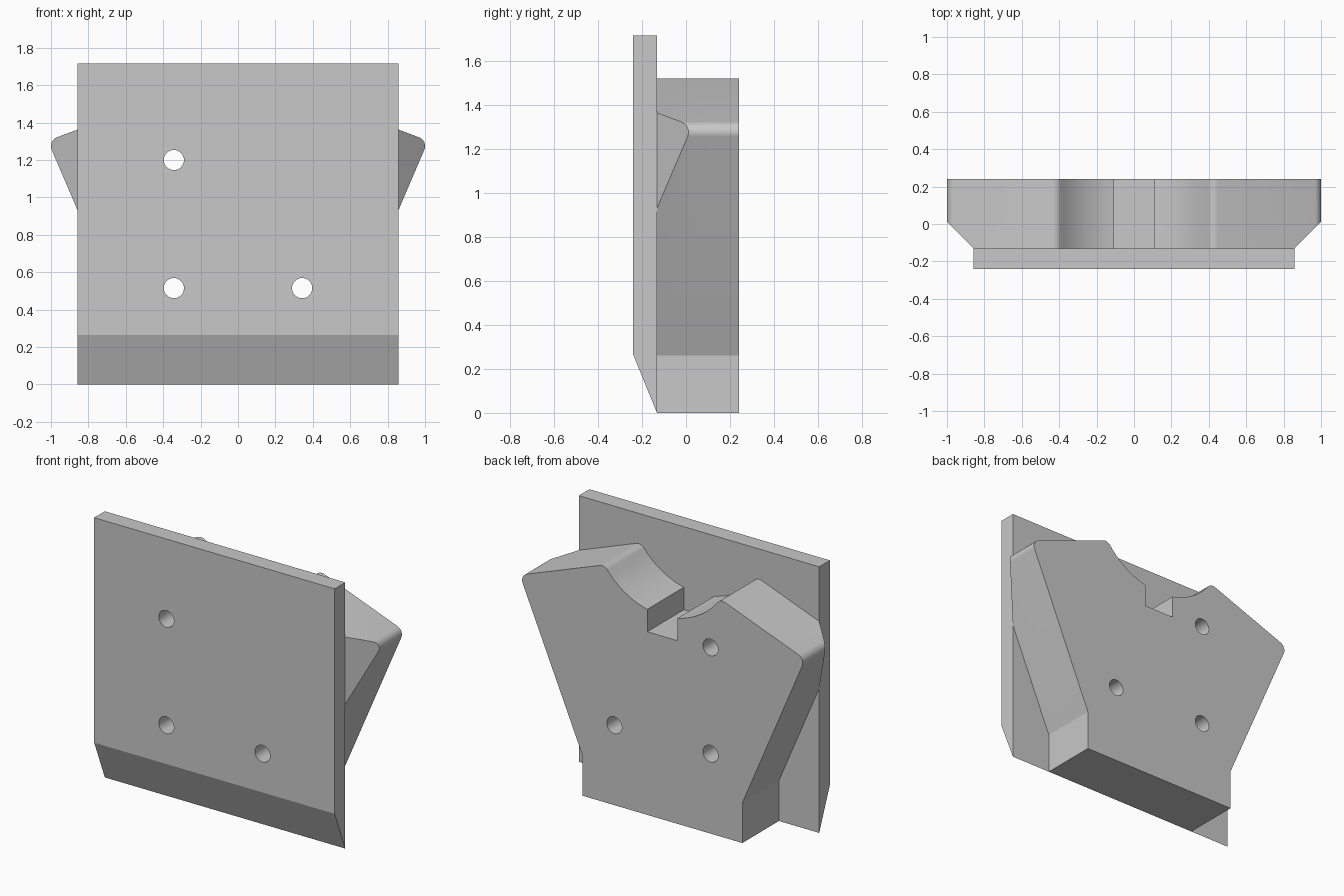
import bpy, bmesh
from math import sqrt, pi
from mathutils import Vector

cube = bpy.data.objects.get("Cube")
if cube:
    bpy.data.objects.remove(cube, do_unlink=True)

FRONT, JOIN, BACK = -0.24, -0.132, 0.24
HALF = 0.857

grey = bpy.data.materials.new("mid grey")
grey.use_nodes = True
colour = (0.58, 0.58, 0.58, 1)
grey.diffuse_color = colour
grey.node_tree.nodes["Principled BSDF"].inputs["Base Color"].default_value = colour


def fillet(before, corner, after, radius, steps=8):
    """Points of an arc that rounds the corner."""
    a, c, b = Vector(before), Vector(corner), Vector(after)
    u, v = (a - c).normalized(), (b - c).normalized()
    cosine = u.dot(v)
    centre = c + (u + v).normalized() * (radius / sqrt((1 - cosine) / 2))
    reach = radius * sqrt((1 + cosine) / (1 - cosine))
    start, end = c + u * reach - centre, c + v * reach - centre
    # Chord points pushed out to the arc
    return [tuple(centre + start.lerp(end, i / steps).normalized() * radius)
            for i in range(steps + 1)]


def extrude(points, direction):
    """Prism from a closed outline of 3D points."""
    bm = bmesh.new()
    face = bm.faces.new([bm.verts.new(p) for p in points])
    new = bmesh.ops.extrude_face_region(bm, geom=[face])["geom"]
    verts = [g for g in new if isinstance(g, bmesh.types.BMVert)]
    bmesh.ops.translate(bm, vec=direction, verts=verts)
    # Close the starting end if the extrusion consumed it
    bmesh.ops.holes_fill(bm, edges=[e for e in bm.edges if e.is_boundary], sides=0)
    return bm


def add_object(name, bm):
    bmesh.ops.recalc_face_normals(bm, faces=bm.faces)
    mesh = bpy.data.meshes.new(name)
    bm.to_mesh(mesh)
    bm.free()
    mesh.materials.append(grey)
    obj = bpy.data.objects.new(name, mesh)
    bpy.context.collection.objects.link(obj)
    return obj


# Front plate with a sloped lower edge
side = [(FRONT, 0.265), (FRONT, 1.715), (JOIN, 1.715), (JOIN, 0)]
plate = add_object("front_plate", extrude([(-HALF, y, z) for y, z in side], (2 * HALF, 0, 0)))

# Back block: half outline from the foot up to the cradle and slot
foot, shoulder, wing, peak = (0.57, 0), (0.57, 0.26), (1.017, 1.303), (0.415, 1.529)
arc_z, arc_r, slot = 1.813, 0.5, 0.108


def cradle(x):
    return (x, arc_z - sqrt(arc_r ** 2 - x ** 2))


half = [foot, shoulder] + fillet(shoulder, wing, peak, 0.05)
half += fillet(wing, peak, cradle(0.38), 0.05)
half += [cradle(0.37 + (slot - 0.37) * i / 12) for i in range(13)]
half += [(slot, 1.18)]
outline = half + [(-x, z) for x, z in reversed(half)]
bm = extrude([(x, JOIN, z) for x, z in outline], (0, BACK - JOIN, 0))

# Angled cuts where the wings meet the plate
for s in (1, -1):
    cut = bmesh.ops.bisect_plane(bm, geom=bm.verts[:] + bm.edges[:] + bm.faces[:],
                                 plane_co=(s * HALF, JOIN, 0), plane_no=(s, -1, 0),
                                 clear_outer=True)["geom_cut"]
    edges = [g for g in cut if isinstance(g, bmesh.types.BMEdge)]
    bmesh.ops.holes_fill(bm, edges=[e for e in edges if e.is_boundary], sides=0)
block = add_object("back_block", bm)

# Bolt holes through both parts
bm = bmesh.new()
for x in (-0.343, 0.343):
    for z in (0.515, 1.2):
        made = bmesh.ops.create_cone(bm, cap_ends=True, segments=32, radius1=0.054,
                                     radius2=0.054, depth=1)["verts"]
        for v in made:
            v.co = (v.co.x + x, v.co.z, v.co.y + z)
cutter = add_object("hole_cutter", bm)
cutter.hide_render = True

for obj in (plate, block):
    mod = obj.modifiers.new("holes", 'BOOLEAN')
    mod.operation, mod.solver, mod.object = 'DIFFERENCE', 'EXACT', cutter
    bpy.ops.object.select_all(action='DESELECT')
    obj.select_set(True)
    bpy.context.view_layer.objects.active = obj
    bpy.ops.object.modifier_apply(modifier=mod.name)
    bpy.ops.object.shade_smooth_by_angle(angle=pi / 9)
bpy.data.objects.remove(cutter, do_unlink=True)
